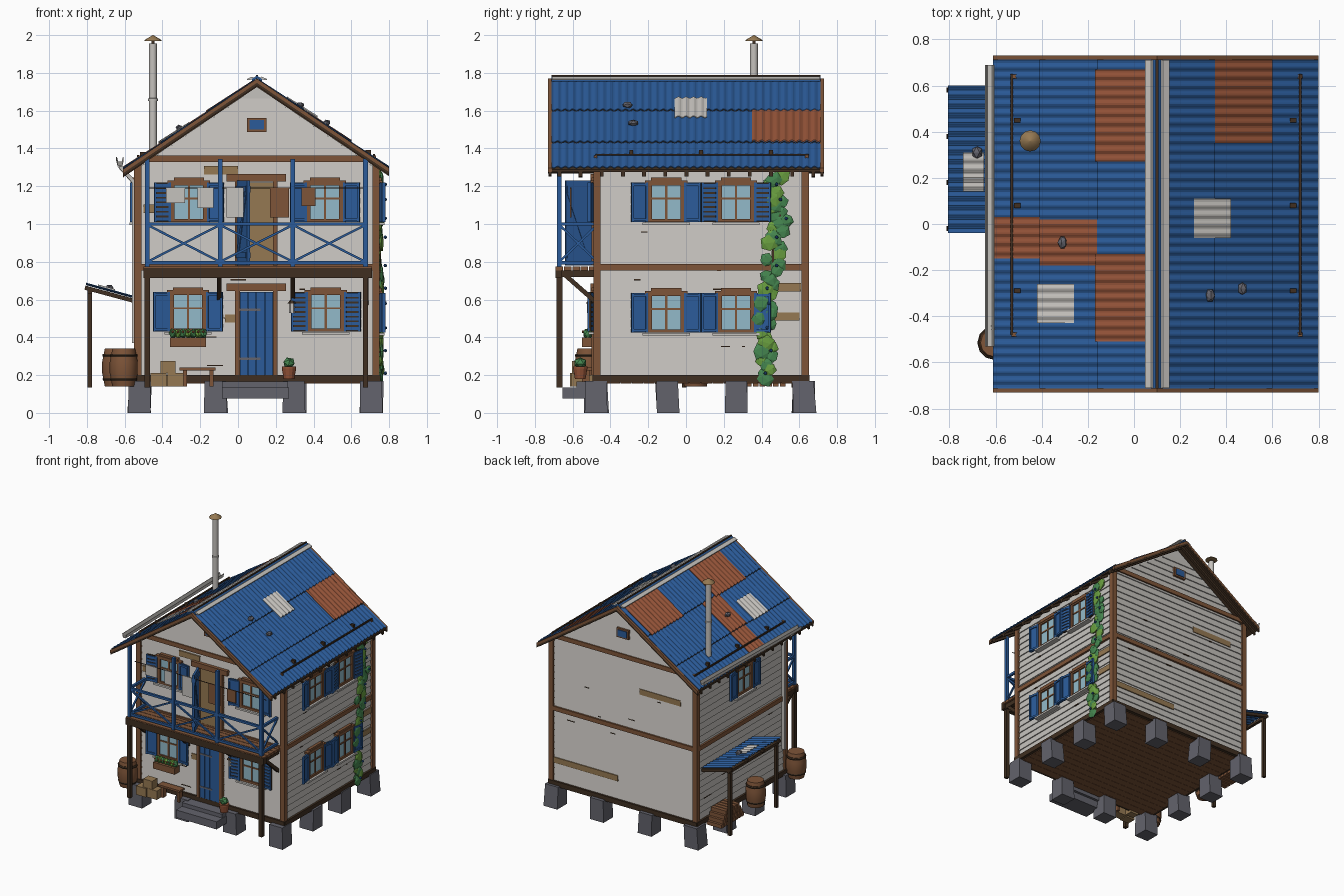
import bpy, bmesh, math, random
from mathutils import Matrix, Vector

random.seed(4)
cube = bpy.data.objects.get("Cube")
if cube:
    bpy.data.objects.remove(cube)

COLOURS = {"pale_paint": (.56, .54, .51), "blue_paint": (.024, .105, .32), "rust": (.30, .088, .04),
           "brown_wood": (.21, .09, .04), "dark_wood": (.05, .028, .015), "tan_wood": (.30, .19, .085),
           "grey_stone": (.125, .125, .15), "leaf_green": (.06, .24, .08), "light_green": (.14, .34, .05),
           "glass": (.29, .49, .59)}
MATERIALS = {}
for label, rgb in COLOURS.items():
    mat = bpy.data.materials.new(label)
    mat.use_nodes = True
    mat.diffuse_color = (*rgb, 1)
    shader = next(n for n in mat.node_tree.nodes if n.type == "BSDF_PRINCIPLED")
    shader.inputs["Base Color"].default_value = (*rgb, 1)
    shader.inputs["Roughness"].default_value = .8
    MATERIALS[label] = mat
PALE, BLUE, RUST, BROWN, DARK, TAN, STONE, GREEN, LIME, GLASS = COLOURS


class Part:
    """One mesh object gathered from simple solids in a local frame."""
    def __init__(self, name, frame=None):
        self.name, self.bm, self.used = name, bmesh.new(), []
        self.frame = frame or Matrix.Identity(4)

    def paint(self, faces, colour):
        if colour not in self.used:
            self.used.append(colour)
        for face in faces:
            face.material_index = self.used.index(colour)

    def cube(self, matrix, colour):
        verts = bmesh.ops.create_cube(self.bm, size=1, matrix=self.frame @ matrix)["verts"]
        self.paint({f for v in verts for f in v.link_faces}, colour)

    def box(self, xs, ys, zs, colour, turn=Matrix.Identity(4)):
        spans = (xs, ys, zs)
        middle = Matrix.Translation([(a + b) / 2 for a, b in spans])
        self.cube(turn @ middle @ Matrix.Diagonal([abs(b - a) for a, b in spans] + [1]), colour)

    def bar(self, a, b, wide, colour):
        a, b = Vector(a), Vector(b)
        turn = (b - a).to_track_quat("Y", "Z").to_matrix().to_4x4()
        size = Matrix.Diagonal((wide, (b - a).length, wide, 1))
        self.cube(Matrix.Translation((a + b) / 2) @ turn @ size, colour)

    def loft(self, rings, colour):
        rows = [[self.bm.verts.new(self.frame @ Vector(p)) for p in ring] for ring in rings]
        faces = [self.bm.faces.new(rows[0]), self.bm.faces.new(rows[-1])]
        for low, high in zip(rows, rows[1:]):
            for i in range(len(low)):
                faces.append(self.bm.faces.new((low[i - 1], low[i], high[i], high[i - 1])))
        self.paint(faces, colour)

    def lathe(self, profile, at, colour, sides=12):
        turns = [math.tau * i / sides for i in range(sides)]
        self.loft([[(at[0] + r * math.cos(t), at[1] + r * math.sin(t), at[2] + z) for t in turns]
                   for r, z in profile], colour)

    def lump(self, at, size, colour):
        spin = Matrix.Rotation(random.uniform(0, 3), 4, "Y")
        verts = bmesh.ops.create_icosphere(self.bm, subdivisions=1, radius=1, matrix=self.frame @
                Matrix.Translation(at) @ Matrix.Diagonal((*size, 1)) @ spin)["verts"]
        self.paint({f for v in verts for f in v.link_faces}, colour)

    def sheet(self, a, b, ys, colour, lift=0):
        # corrugated sheet between two (x, z) edges
        count = max(8, round((ys[1] - ys[0]) / .04 * 6))
        steps = [ys[0] + (ys[1] - ys[0]) * i / count for i in range(count + 1)]
        wave = [(y, lift + .0045 * math.cos(math.tau * y / .04)) for y in steps]
        self.loft([[(x, y, z + w) for y, w in wave] + [(x, y, z + w - .004) for y, w in reversed(wave)]
                   for x, z in (a, b)], colour)

    def finish(self, smooth=False):
        bmesh.ops.recalc_face_normals(self.bm, faces=self.bm.faces[:])
        mesh = bpy.data.meshes.new(self.name)
        self.bm.to_mesh(mesh)
        self.bm.free()
        for colour in self.used:
            mesh.materials.append(MATERIALS[colour])
        obj = bpy.data.objects.new(self.name, mesh)
        bpy.context.collection.objects.link(obj)
        if smooth:
            bpy.context.view_layer.objects.active = obj
            bpy.ops.object.select_all(action="DESELECT")
            obj.select_set(True)
            bpy.ops.object.shade_smooth_by_angle(angle=math.radians(40))


# Wall frames: local x runs along the wall, local y points outward
def wall(x, y, degrees):
    return (Matrix.Translation((x, y, 0)) @ Matrix.Rotation(math.radians(degrees), 4, "Z")
            @ Matrix.Diagonal((1, -1, 1, 1)))


W, E, S, N, RIDGE, PITCH = -.53, .73, -.47, .63, .1, .675
FRONT, RIGHT, BACK, LEFT = wall(0, S, 0), wall(E, 0, 90), wall(0, N, 180), wall(W, 0, -90)


def roof(x):
    return 1.765 - PITCH * abs(x - RIDGE)


def roof_band(part, top, bottom, ys, colour, xs=(-.61, RIDGE, .8)):
    part.loft([[(x, y, roof(x) + top) for x in xs] + [(x, y, roof(x) + bottom) for x in reversed(xs)]
               for y in ys], colour)


# Body, clapboards and timber frame
body = Part("house_body")
body.loft([[(W, y, .18), (E, y, .18), (E, y, 1.31), (RIDGE, y, 1.73), (W, y, 1.31)] for y in (S, N)], PALE)
body.finish()
for name, frame, centre, half, gable in (("front", FRONT, RIDGE, .63, True), ("back", BACK, -RIDGE, .63, True),
                                         ("right", RIGHT, .08, .55, False), ("left", LEFT, -.08, .55, False)):
    planks, z, step = Part(name + "_clapboards", frame), .2, .0505
    while z + step < (1.71 if gable else 1.32):
        low, high = [min(half, (1.72 - h) / PITCH) if gable else half for h in (z, z + step)]
        planks.loft([[(centre + s * low, 0, z), (centre + s * low, .009, z), (centre + s * high, .001, z + step)]
                     for s in (-1, 1)], PALE)
        z += step
    for i in range(7):
        u, h, long = centre + random.uniform(-.5, .4), .2 + .0505 * random.randint(1, 20), random.uniform(.01, .1)
        planks.box((u, u + long), (0, .0105), (h - .003, h + .003), DARK)
    planks.finish()
    trim = Part(name + "_timber_frame", frame)
    for s in (-1, 1):
        trim.box((centre + s * (half - .018), centre + s * (half + .02)), (0, .02), (.18, 1.32), BROWN)
    for h in (.77, 1.345) if gable else (.77,):
        trim.box((centre - half, centre + half), (0, .018), (h - .017, h + .017), BROWN)
    trim.box((centre - half - .02, centre + half + .02), (-.03, .025), (.16, .2), DARK)
    if gable:
        trim.box((centre - .052, centre + .052), (0, .022), (1.488, 1.562), BROWN)
        trim.box((centre - .038, centre + .038), (0, .028), (1.5, 1.55), BLUE)
    trim.finish()

# Replacement boards
for frame, boards in ((FRONT, ((-.5, -.41, 1.08), (-.18, .0, 1.285), (-.07, .0, .5))),
                      (RIGHT, ((.47, .6, .51), (.46, .61, .665))),
                      (BACK, ((.04, .4, 1.1), (-.71, -.15, .36)))):
    patch = Part("replacement_boards", frame)
    for a, b, h in boards:
        patch.box((a, b), (0, .012), (h - .022, h + .022), TAN)
    patch.finish()


# Windows with shutters
def window(name, frame, u, z, louvred=(), tilt=.15):
    win = Part(name, frame)
    win.box((u - .09, u + .09), (0, .018), (z - .1, z + .1), GLASS)
    for s in (-1, 1):
        win.box((u + s * .075, u + s * .098), (0, .03), (z - .1, z + .1), BROWN)
        win.box((u - .098, u + .098), (0, .03), (z + s * .088, z + s * .105), BROWN)
    win.box((u - .006, u + .006), (0, .025), (z - .1, z + .1), BROWN)
    win.box((u - .09, u + .09), (0, .024), (z + .014, z + .024), BROWN)
    win.box((u - .112, u + .112), (0, .035), (z + .1, z + .115), BROWN)
    win.box((u - .08, u + .08), (0, .03), (z + .115, z + .13), BROWN)
    win.box((u - .125, u + .125), (0, .045), (z - .12, z - .106), PALE)
    for s in (-1, 1):
        turn = Matrix.Translation((u + s * .098, .02, z)) @ Matrix.Rotation(s * tilt, 4, "Z")
        win.box((0, s * .088), (0, .01), (-.105, .105), DARK if s in louvred else BLUE, turn)
        if s in louvred:
            for i in range(8):
                win.box((0, s * .088), (0, .016), (i * .025 - .096, i * .025 - .08), BLUE, turn)
        for edge in (0, .076):
            win.box((s * edge, s * (edge + .012)), (0, .018), (-.105, .105), BLUE, turn)
        for h in (-.1, .085):
            win.box((0, s * .088), (0, .018), (h, h + .015), BLUE, turn)
    win.finish()


window("front_upper_left_window", FRONT, -.26, 1.115, (-1,))
window("front_upper_right_window", FRONT, .46, 1.115)
window("front_lower_left_window", FRONT, -.265, .535)
window("front_lower_right_window", FRONT, .465, .535, (-1, 1))
window("side_upper_front_window", RIGHT, -.105, 1.115)
window("side_upper_back_window", RIGHT, .265, 1.115, (-1, 1))
window("side_lower_front_window", RIGHT, -.105, .53)
window("side_lower_back_window", RIGHT, .265, .53)
window("left_upper_window", LEFT, -.06, 1.115, (), .03)

# Doors
for name, base, fill in (("front_door", .2, BLUE), ("balcony_door", .78, TAN)):
    door = Part(name, FRONT)
    door.box((.0, .2), (0, .016), (base, base + .44), fill)
    for a in (-.015, .185):
        door.box((a, a + .025), (0, .03), (base, base + .45), BROWN)
    door.box((-.06, .255), (0, .035), (base + .445, base + .485), BROWN)
    if fill == BLUE:
        for i in range(4):
            door.box((.013 + i * .043, .053 + i * .043), (0, .024), (base, base + .44), BLUE)
        for h in (.08, .34):
            door.box((.01, .12), (0, .028), (base + h, base + h + .012), STONE)
    else:
        leaf = Matrix.Translation((.01, .03, base)) @ Matrix.Rotation(1.2, 4, "Z")
        door.box((0, .145), (0, .016), (0, .45), BLUE, leaf)
        for h in (.04, .39):
            door.box((.005, .14), (-.007, .023), (h, h + .03), BLUE, leaf)
        door.bar(leaf @ Vector((.015, .008, .06)), leaf @ Vector((.13, .008, .39)), .024, BLUE)
    door.finish()

# Balcony
deck = Part("balcony_deck")
for i in range(5):
    deck.box((-.5, .71), (-.69 + i * .044, -.65 + i * .044), (.755, .775), BROWN)
deck.box((-.5, .71), (-.692, -.66), (.715, .768), DARK)
for x in (-.48, -.1, .29, .68):
    deck.box((x - .014, x + .014), (-.68, S), (.72, .755), DARK)
    deck.bar((x, -.64, .73), (x, S, .58), .024, DARK)
for x in (-.48, .675):
    deck.box((x - .014, x + .014), (-.685, -.655), (.135, .72), DARK)
deck.finish()
rail = Part("balcony_railing")
posts = [(-.48, -.67), (-.095, -.67), (.29, -.67), (.675, -.67)]
for x, y in posts:
    rail.box((x - .012, x + .012), (y - .012, y + .012), (.77, 1.345), BLUE)
for (x, y), (p, q) in list(zip(posts, posts[1:])) + [(posts[0], (-.48, S)), (posts[3], (.675, S))]:
    for h in (.795, 1.0):
        rail.bar((x, y, h), (p, q, h), .018, BLUE)
    rail.bar((x, y, .8), (p, q, .995), .012, BLUE)
    rail.bar((x, y, .995), (p, q, .8), .012, BLUE)
rail.finish()
line = Part("washing_line")
line.bar((-.48, -.61, 1.19), (.675, -.61, 1.19), .004, DARK)
for x, wide, drop, colour in ((-.38, .1, .075, PALE), (-.215, .085, .1, PALE), (-.06, .09, .15, PALE),
                              (.17, .1, .15, BROWN), (.335, .075, .09, BROWN)):
    line.box((x, x + wide), (-.614, -.606), (1.185 - drop, 1.192), colour)
line.finish()

# Roof timber, corrugated sheets and patches
timber = Part("roof_timber")
roof_band(timber, -.004, -.018, (-.71, .71), DARK)
for y in (-.73, .71):
    roof_band(timber, .004, -.018, (y, y + .02), BROWN)
    roof_band(timber, -.018, -.034, (y + .002, y + .018), DARK)
for i in range(13):
    y = -.68 + i * .112
    roof_band(timber, -.015, -.04, (y, y + .02), DARK)
timber.finish()
sheets = Part("roof_sheets")


def slope_sheet(x0, x1, ys, colour, lift=0):
    sheets.sheet((x0, roof(x0) + .003), (x1, roof(x1) + .01), ys, colour, lift)


for tiers in ((.1, .35, .6, .8), (.1, -.16, -.41, -.61)):
    for upper, lower in zip(tiers, tiers[1:]):
        slope_sheet(upper, lower, (-.712, .712), BLUE)
for upper, lower, ys in ((.08, -.17, (.27, .67)), (.08, -.17, (-.51, -.13)), (-.16, -.41, (-.18, .02)),
                         (-.41, -.612, (-.15, .03)), (.34, .6, (.35, .712))):
    slope_sheet(upper, lower, ys, RUST, .004)
slope_sheet(-.26, -.42, (-.43, -.26), PALE, .01)
slope_sheet(.26, .42, (-.06, .11), PALE, .01)
sheets.finish()
ridge = Part("ridge_cap")
for s in (-1, 1):
    ridge.loft([[(RIDGE + s * .053, y, 1.763), (RIDGE + s * .053, y, 1.768), (RIDGE + s * .026, y, 1.78),
                 (RIDGE, y, 1.765)] for y in (-.71, .71)], PALE)
roof_band(ridge, .021, .008, (-.712, .712), BLUE, (.074, RIDGE, .126))
ridge.bar((RIDGE, -.712, 1.783), (RIDGE, .712, 1.783), .012, DARK)
ridge.finish()
guards = Part("snow_guards")
for x, inner in ((.72, .69), (-.53, -.505)):
    guards.bar((x, -.48, roof(x) + .02), (x, .65, roof(x) + .02), .01, DARK)
    for y in (-.29, .08, .45):
        guards.box((inner - .014, inner + .014), (y - .01, y + .01), (roof(inner), roof(inner) + .025), DARK)
guards.finish()
stones = Part("roof_stones")
for x, y in ((.33, -.31), (.47, -.28), (-.31, -.08)):
    stones.lump((x, y, roof(x) + .02), (.022, .03, .018), STONE)
stones.lump((-.68, .31, .66), (.025, .03, .02), STONE)
stones.finish()

# Stove pipe, gutter and downspout
pipe = Part("stove_pipe")
pipe.lathe(((.021, 1.36), (.021, 1.65), (.026, 1.652), (.026, 1.664), (.021, 1.666), (.021, 1.955)), (-.45, .36, 0), PALE)
pipe.lathe(((.046, 1.968), (.044, 1.974), (.002, 2.0)), (-.45, .36, 0), TAN)
pipe.lathe(((.009, 1.95), (.009, 1.97)), (-.45, .36, 0), DARK)
pipe.finish(True)
gutter = Part("gutter")
gutter.loft([[(-.645 + x, y, 1.305 + lift + z) for x, z in ((0, .03), (.008, 0), (.032, 0), (.04, .03), (.036, .03),
              (.029, .005), (.011, .005), (.004, .03))] for y, lift in ((-.53, 0), (.69, .02))], PALE)
gutter.bar((-.625, -.45, 1.305), (-.55, -.44, 1.22), .02, PALE)
gutter.bar((-.55, -.44, 1.23), (-.55, -.44, .37), .024, PALE)
gutter.finish()

# Lean-to on the left side
lean = Part("lean_to")
inner, outer = (-.55, .605), (-.805, .675)
lean.sheet(inner, outer, (-.04, .6), BLUE, .01)
lean.sheet((-.65, .632), (-.74, .657), (.14, .31), PALE, .018)
for y in (-.02, .18, .38, .58):
    lean.bar((inner[0], y, inner[1] - .012), (-.81, y, .663), .022, DARK)
lean.bar((-.785, -.03, .643), (-.785, .59, .643), .022, DARK)
for y in (-.01, .57):
    lean.box((-.797, -.773), (y - .012, y + .012), (.135, .64), DARK)
lean.finish()

# Stone piers, floor and steps
base = Part("stone_piers")
columns, rows = (-.52, -.115, .3, .71), (-.475, -.1, .27, .625)
for x in columns:
    for y in rows:
        if x in (columns[0], columns[3]) or y in (rows[0], rows[3]):
            rings = []
            for z, r in ((0, .06), (.17, .057)):
                p, q = x + random.uniform(-.007, .007), y + random.uniform(-.007, .007)
                rings.append([(p - r, q - r, z), (p + r, q - r, z), (p + r, q + r, z), (p - r, q + r, z)])
            base.loft(rings, STONE)
base.box((-.085, .27), (-.655, -.5), (.075, .135), STONE)
base.box((-.085, .265), (-.58, -.48), (.13, .165), STONE)
base.finish()
floor = Part("floor_boards")
for i in range(18):
    floor.box((W, E), (S + i * .061, S + i * .061 + .059), (.155, .185), BROWN)
floor.finish()

# Barrels, crates, bench, firewood, pots and lantern
barrels = Part("barrels")
for x, y in ((-.605, -.515), (-.645, .05)):
    barrels.lathe(((.06, 0), (.074, .07), (.074, .13), (.06, .2)), (x, y, .14), BROWN)
    for h, r in ((.03, .068), (.155, .07)):
        barrels.lathe(((r, h), (r + .004, h + .009), (r, h + .018)), (x, y, .14), DARK)
barrels.finish(True)
yard = Part("crates_and_bench")
for x, y, z, size in ((-.42, -.58, .14, .07), (-.33, -.57, .14, .07), (-.37, -.57, .21, .065), (-.4, -.5, .14, .06)):
    yard.box((x - size * .6, x + size * .6), (y - size / 2, y + size / 2), (z, z + size), TAN)
yard.box((-.31, -.12), (-.56, -.5), (.225, .24), BROWN)
for x in (-.29, -.15):
    yard.box((x, x + .02), (-.55, -.51), (.14, .225), BROWN)
yard.finish()
logs = Part("firewood")
for row in range(4):
    for i in range(8 - row):
        y = .26 + i * .036 + row * .018
        logs.bar((-.68, y, .155 + row * .03), (-.55, y, .155 + row * .03), .029, BROWN)
logs.finish()
plants = Part("potted_plants")
plants.lathe(((.028, 0), (.038, .055), (.038, .065)), (.27, -.56, .18), RUST)
plants.lump((.27, -.56, .265), (.035, .035, .03), GREEN)
plants.box((-.36, -.17), (-.55, -.49), (.35, .4), BROWN)
for i in range(7):
    plants.lump((-.345 + i * .027, -.52, .42), (.022, .028, .028), (GREEN, LIME)[i % 2])
    plants.lump((-.345 + i * .027, -.545, .43), (.008, .008, .008), RUST)
plants.finish()
lantern = Part("lantern")
lantern.lathe(((.016, 0), (.016, .05)), (.285, -.51, .53), PALE, 6)
lantern.lathe(((.022, .05), (.004, .075)), (.285, -.51, .53), DARK, 6)
lantern.finish()

# Climbing vine
vine = Part("climbing_vine", RIGHT)
path = [(.4, .18), (.43, .3), (.41, .42), (.42, .55), (.41, .63), (.46, .75), (.46, .9), (.51, 1.0), (.48, 1.1), (.46, 1.18), (.49, 1.27)]
for (u, z), (p, q) in zip(path, path[1:]):
    vine.bar((u, .02, z), (p, .02, q), .012, DARK)
    for i in range(5):
        t, r = i / 5, random.uniform(.034, .052)
        at = (u + (p - u) * t + random.uniform(-.035, .035), random.uniform(.015, .035), z + (q - z) * t)
        vine.lump(at, (r, .012, r), random.choice((GREEN, GREEN, LIME)))
    vine.lump((u + .02, .05, z + .03), (.01, .01, .01), BLUE)
vine.finish()
